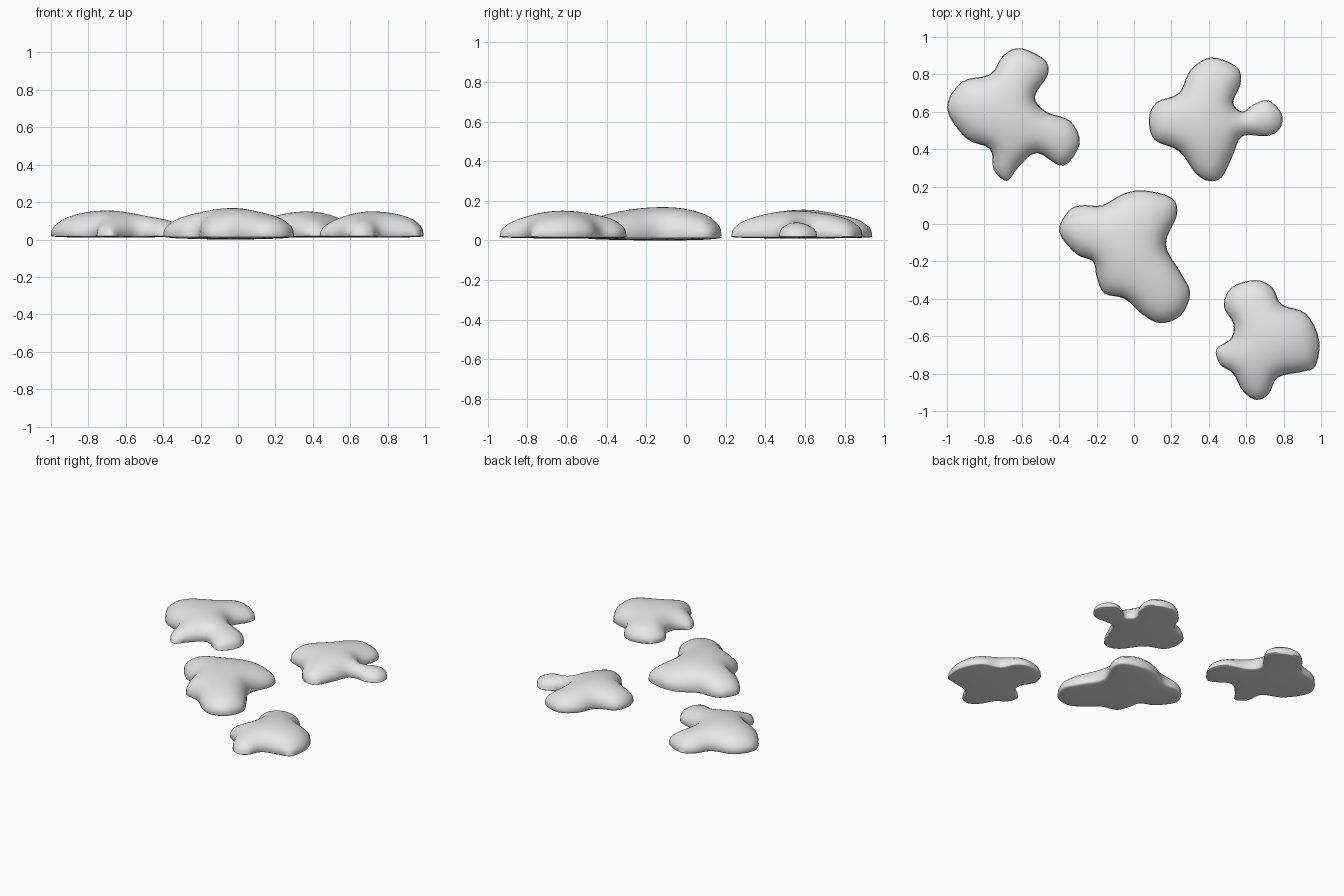
import bpy
import bmesh
import math
from mathutils import Vector
from mathutils.geometry import delaunay_2d_cdt, intersect_point_line

if "Cube" in bpy.data.objects:
    bpy.data.objects.remove(bpy.data.objects["Cube"])

# One plain grey material
grey = bpy.data.materials.new("plain grey")
grey.use_nodes = True
colour = (0.8, 0.8, 0.8, 1)
grey.diffuse_color = colour
grey.node_tree.nodes["Principled BSDF"].inputs["Base Color"].default_value = colour

STEPS = 4        # curve samples between outline points
SPACING = 0.026  # spacing of the interior points


def smooth_outline(points):
    """Closed Catmull-Rom curve through the outline points."""
    pts = [Vector(p) / 100 for p in points]
    count = len(pts)
    curve = []
    for i in range(count):
        a, b, c, d = (pts[(i + k) % count] for k in (-1, 0, 1, 2))
        for s in range(STEPS):
            t = s / STEPS
            curve.append(b + (c - a) * t / 2
                         + (a * 2 - b * 5 + c * 4 - d) * t ** 2 / 2
                         + (b * 3 - a - c * 3 + d) * t ** 3 / 2)
    return curve


def edge_pairs(curve):
    return list(zip(curve, curve[1:] + curve[:1]))


def inset(curve, distance):
    """Move a clockwise outline inward."""
    ring = []
    for i, p in enumerate(curve):
        along = (curve[(i + 1) % len(curve)] - curve[i - 1]).normalized()
        ring.append(p + Vector((along.y, -along.x)) * distance)
    return ring


def is_inside(p, curve, margin):
    inside = False
    for a, b in edge_pairs(curve):
        if (a.y > p.y) != (b.y > p.y):
            if p.x < a.x + (p.y - a.y) * (b.x - a.x) / (b.y - a.y):
                inside = not inside
        near, t = intersect_point_line(p, a, b)
        near = a.lerp(b, min(max(t, 0), 1))
        if (near.xy - p).length < margin:
            return False
    return inside


def interior_points(curve):
    """Staggered grid of points well inside the outline."""
    low_x, high_x = min(p.x for p in curve), max(p.x for p in curve)
    low_y, high_y = min(p.y for p in curve), max(p.y for p in curve)
    row_step = SPACING * math.sqrt(3) / 2
    points = []
    for row in range(int((high_y - low_y) / row_step) + 1):
        for col in range(int((high_x - low_x) / SPACING) + 1):
            p = Vector((low_x + (col + row % 2 / 2) * SPACING, low_y + row * row_step))
            if is_inside(p, curve, SPACING * 1.4):
                points.append(p)
    return points


def swelling(verts, faces, rim):
    """Membrane pressed up from a fixed rim, scaled to a peak of one."""
    links = [{} for v in verts]
    area = [0.0] * len(verts)
    for face in faces:
        for k in range(3):
            i, j, o = face[k], face[(k + 1) % 3], face[k - 1]
            u, v = verts[i] - verts[o], verts[j] - verts[o]
            cross = max(abs(u.x * v.y - u.y * v.x), 1e-9)
            weight = u.dot(v) / cross
            links[i][j] = links[i].get(j, 0) + weight
            links[j][i] = links[j].get(i, 0) + weight
            area[o] += cross / 3
    free = [(i, area[i], sum(links[i].values()), list(links[i].items()))
            for i in range(len(verts)) if i not in rim and links[i]]
    height = [0.0] * len(verts)
    for sweep in range(250):
        for i, load, total, near in free:
            goal = (load + sum(w * height[j] for j, w in near)) / total
            height[i] += 1.7 * (goal - height[i])
    peak = max(height)
    return [max(h, 0) / peak for h in height]


def puddle(name, points, bottom, top, rim_z=0.02):
    """Domed blob with a nearly flat, softly rounded underside."""
    curve = smooth_outline(points)
    count = len(curve)
    cloud = curve + inset(curve, 0.004) + inset(curve, 0.015) + interior_points(curve)
    border = [(i, (i + 1) % count) for i in range(count)]
    verts, _, faces, origin, _, _ = delaunay_2d_cdt(cloud, border, [], 1, 1e-6)
    rim = {i for i, src in enumerate(origin) if any(s < count for s in src)}
    swell = swelling(verts, faces, rim)

    bm = bmesh.new()
    upper, lower = [], []
    for i, (p, s) in enumerate(zip(verts, swell)):
        upper.append(bm.verts.new((p.x, p.y, rim_z + (top - rim_z) * s ** 0.4)))
        if i in rim:
            lower.append(upper[-1])
        else:
            lower.append(bm.verts.new((p.x, p.y, rim_z - (rim_z - bottom) * s ** 0.3)))
    for face in faces:
        bm.faces.new([upper[i] for i in face])
        if not all(i in rim for i in face):
            bm.faces.new([lower[i] for i in reversed(face)])
    bmesh.ops.delete(bm, geom=[v for v in bm.verts if not v.link_faces], context='VERTS')
    bmesh.ops.recalc_face_normals(bm, faces=bm.faces)
    mesh = bpy.data.meshes.new(name)
    bm.to_mesh(mesh)
    bm.free()
    mesh.materials.append(grey)
    obj = bpy.data.objects.new(name, mesh)
    bpy.context.collection.objects.link(obj)
    bpy.ops.object.select_all(action='DESELECT')
    obj.select_set(True)
    bpy.context.view_layer.objects.active = obj
    bpy.ops.object.shade_smooth_by_angle(angle=math.radians(60))


# Outlines run clockwise, in hundredths of a unit
puddle("back_right_puddle", [
    (-61, 94), (-48, 88), (-46, 80), (-53, 68), (-47, 60), (-34, 55),
    (-29, 43), (-38, 31), (-52, 38), (-62, 30), (-68, 23), (-75, 29),
    (-77, 40), (-90, 46), (-100, 62), (-92, 76), (-77, 80), (-70, 90)],
    0.01, 0.155)
puddle("back_left_puddle", [
    (41, 89), (55, 84), (57, 75), (53, 65), (58, 60), (64, 64), (72, 66),
    (79, 59), (78, 51), (71, 47), (58, 47), (53, 37), (47, 25), (40, 23),
    (33, 27), (24, 39), (11, 45), (8, 56), (12, 65), (24, 70), (30, 82)],
    0.01, 0.15)
puddle("middle_puddle", [
    (5, 18), (20, 14), (23, 5), (17, -11), (25, -26), (30, -37), (25, -49),
    (14, -53), (4, -48), (-5, -40), (-16, -37), (-20, -28), (-22, -20),
    (-31, -16), (-40, -4), (-35, 7), (-28, 10), (-17, 10), (-6, 16)],
    0.0, 0.168)
puddle("front_left_puddle", [
    (65, -30), (74, -34), (79, -43), (92, -48), (99, -62), (97, -76),
    (90, -79), (77, -82), (72, -91), (65, -94), (58, -89), (53, -80),
    (46, -75), (44, -67), (52, -61), (53, -53), (48, -44), (52, -34)],
    0.01, 0.15)
